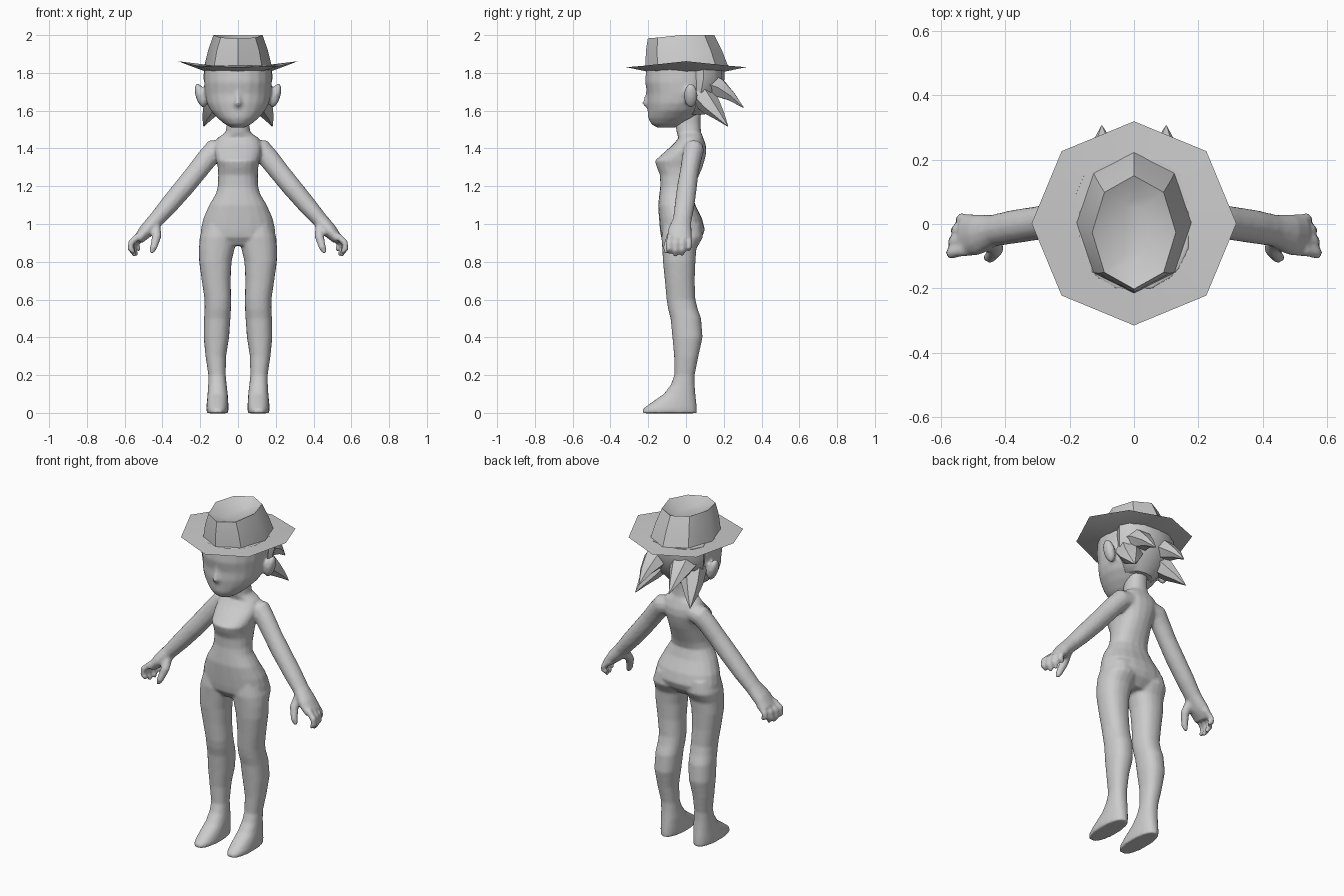
import bpy, bmesh
from math import cos, sin, pi
from mathutils import Vector, Matrix


def loft(bm, rings):
    """Skin a list of point rings and cap both ends."""
    loops = [[bm.verts.new(p) for p in r] for r in rings]
    n = len(loops[0])
    for a, b in zip(loops, loops[1:]):
        for i in range(n):
            j = (i + 1) % n
            bm.faces.new((a[i], a[j], b[j], b[i]))
    bm.faces.new(loops[0][::-1])
    bm.faces.new(loops[-1])


def slab(z, x0, x1, y0, y1, n=20, p=0.88):
    """Horizontal rounded ring spanning x0..x1, y0..y1."""
    def f(v):
        return (abs(v) ** p) * (1 if v > 0 else -1)
    out = []
    for i in range(n):
        a = 2 * pi * i / n
        out.append(Vector(((x0 + x1) / 2 + (x1 - x0) / 2 * f(cos(a)),
                           (y0 + y1) / 2 + (y1 - y0) / 2 * f(sin(a)), z)))
    return out


def tube(bm, path, s=1, n=12, ref=(0, 1, 0)):
    """Tube along (x, y, z, width, thickness) points; s mirrors in x."""
    pts = [Vector(p[:3]) for p in path]
    rings = []
    for i, p in enumerate(path):
        t = (pts[min(i + 1, len(pts) - 1)] - pts[max(i - 1, 0)]).normalized()
        r = Vector(ref)
        u = (r - t * r.dot(t)).normalized()
        v = t.cross(u)
        ring = [pts[i] + u * p[3] * cos(2 * pi * k / n) + v * p[4] * sin(2 * pi * k / n)
                for k in range(n)]
        rings.append([Vector((q.x * s, q.y, q.z)) for q in ring])
    loft(bm, rings)


def ball(bm, loc, size, tilt=0):
    bmesh.ops.create_icosphere(bm, subdivisions=3, radius=1, matrix=Matrix.Translation(loc)
                               @ Matrix.Rotation(tilt, 4, 'Y') @ Matrix.Diagonal((*size, 1)))


def finish(name, bm, voxel=None, angle=None):
    bmesh.ops.recalc_face_normals(bm, faces=bm.faces[:])
    me = bpy.data.meshes.new(name)
    bm.to_mesh(me)
    bm.free()
    for f in me.polygons:
        f.use_smooth = True
    ob = bpy.data.objects.new(name, me)
    bpy.context.collection.objects.link(ob)
    if voxel:  # fuse overlapping pieces into one skin
        m = ob.modifiers.new("fuse", 'REMESH')
        m.mode, m.voxel_size, m.use_smooth_shade = 'VOXEL', voxel, True
        m = ob.modifiers.new("soften", 'SMOOTH')
        m.factor, m.iterations = 0.5, 5
    if angle:
        bpy.ops.object.select_all(action='DESELECT')
        ob.select_set(True)
        bpy.context.view_layer.objects.active = ob
        bpy.ops.object.shade_smooth_by_angle(angle=angle)
    return ob


# Body: torso and neck (z, half width, front, back)
bm = bmesh.new()
torso = [(.885, .13, -.10, .04), (.93, .198, -.132, .085), (.97, .197, -.138, .10),
         (1.03, .184, -.143, .085), (1.10, .153, -.148, .05), (1.16, .117, -.141, .033),
         (1.20, .107, -.136, .045), (1.26, .105, -.138, .07), (1.30, .107, -.155, .087),
         (1.335, .115, -.165, .098), (1.38, .125, -.115, .108), (1.42, .125, -.07, .105),
         (1.455, .11, -.04, .092), (1.485, .066, -.05, .08), (1.53, .059, -.055, .077),
         (1.60, .059, -.055, .08)]
loft(bm, [slab(z, -w, w, a, b) for z, w, a, b in torso])

# Legs and feet (z, inner, outer, front, back)
leg = [(1.0, .02, .18, -.12, .08), (.93, .005, .203, -.13, .09), (.87, .018, .207, -.126, .055),
       (.80, .034, .206, -.122, .05), (.70, .039, .192, -.112, .046), (.60, .036, .177, -.103, .05),
       (.55, .037, .177, -.095, .062), (.50, .04, .18, -.082, .08), (.40, .047, .182, -.072, .088),
       (.30, .063, .172, -.063, .066), (.20, .065, .157, -.062, .046), (.15, .06, .158, -.08, .046),
       (.10, .054, .161, -.118, .05), (.05, .051, .166, -.19, .056), (.02, .05, .168, -.23, .058),
       (-.002, .053, .165, -.233, .058)]
fingers = [(-.09, .575, .845), (-.055, .568, .83), (-.02, .56, .835), (.015, .545, .86)]
for s in (1, -1):
    loft(bm, [slab(z, *sorted((s * a, s * b)), c, d) for z, a, b, c, d in leg])
    # Arm and palm
    tube(bm, [(.07, .045, 1.40, .05, .05), (.125, .04, 1.39, .055, .06),
              (.165, .03, 1.345, .052, .056), (.22, .017, 1.275, .05, .054),
              (.285, .005, 1.195, .053, .053), (.37, -.008, 1.095, .053, .049),
              (.435, -.02, 1.02, .05, .042), (.485, -.033, .965, .064, .04),
              (.53, -.037, .915, .066, .027)], s)
    # Fingers and thumb
    for y, x, z in fingers:
        tube(bm, [(x - .05, y * .9, .94, .018, .018), (x - .008, y, .90, .019, .018),
                  (x - .006, y, (z + .89) / 2, .018, .017), (x - .02, y, z + .01, .015, .014),
                  (x - .024, y, z - .004, .008, .008)], s, 8)
    tube(bm, [(.44, -.035, 1.0, .03, .03), (.43, -.08, .935, .024, .026),
              (.447, -.103, .875, .02, .02), (.46, -.106, .845, .01, .01)], s, 8)
finish("body", bm, voxel=.008)

# Head with nose and ears (z, half width, front, back)
bm = bmesh.new()
head = [(1.51, .035, -.155, -.06), (1.53, .072, -.185, -.01), (1.56, .108, -.20, .04),
        (1.60, .145, -.203, .09), (1.64, .165, -.207, .13), (1.69, .175, -.205, .155),
        (1.75, .18, -.217, .17), (1.84, .178, -.21, .17)]
loft(bm, [slab(z, -w, w, a, b, p=.95) for z, w, a, b in head])
loft(bm, [slab(z, -w, w, a, -.16, 8, 1) for z, w, a in
          [(1.61, .012, -.205), (1.635, .024, -.236), (1.66, .018, -.225), (1.71, .01, -.21)]])
for s in (1, -1):
    ball(bm, (s * .198, .025, 1.68), (.027, .036, .068), s * .3)
finish("head", bm, voxel=.01)

# Hair: cap on the back of the head plus four pointed locks
bm = bmesh.new()
loft(bm, [slab(z, -w, w, -.02, b, 12, 1) for z, w, b in
          [(1.58, .09, .10), (1.64, .145, .15), (1.70, .17, .18), (1.77, .182, .205), (1.84, .18, .205)]])
for s in (1, -1):
    tube(bm, [(.075, .09, 1.75, .085, .075), (.09, .175, 1.72, .07, .055),
              (.098, .24, 1.675, .04, .028), (.10, .305, 1.615, .002, .002)], s, 6, (1, 0, 0))
    tube(bm, [(.10, .08, 1.69, .08, .07), (.135, .135, 1.62, .06, .05),
              (.16, .18, 1.57, .035, .026), (.182, .222, 1.517, .002, .002)], s, 6, (1, -.8, 0))
finish("hair", bm, angle=.8)

# Hat: octagonal brim curled up at the sides, tapered crown with a dented top
bm = bmesh.new()
rings = [slab(1.808, -.175, .175, -.21, .21, 8, 1),
         slab(1.83, -.318, .318, -.315, .319, 8, 1),
         slab(1.838, -.178, .178, -.215, .222, 8, 1),
         slab(1.92, -.158, .158, -.212, .19, 8, 1),
         slab(1.995, -.13, .13, -.202, .15, 8, 1),
         slab(1.955, -.045, .045, -.12, .08, 8, 1)]
for p in rings[1]:
    p.z += .032 * (p.x / .318) ** 4
for p in rings[4]:
    p.z += .005 if p.y > -.05 else .08 * (p.y + .05)
loft(bm, rings)
finish("hat", bm, angle=.7)
